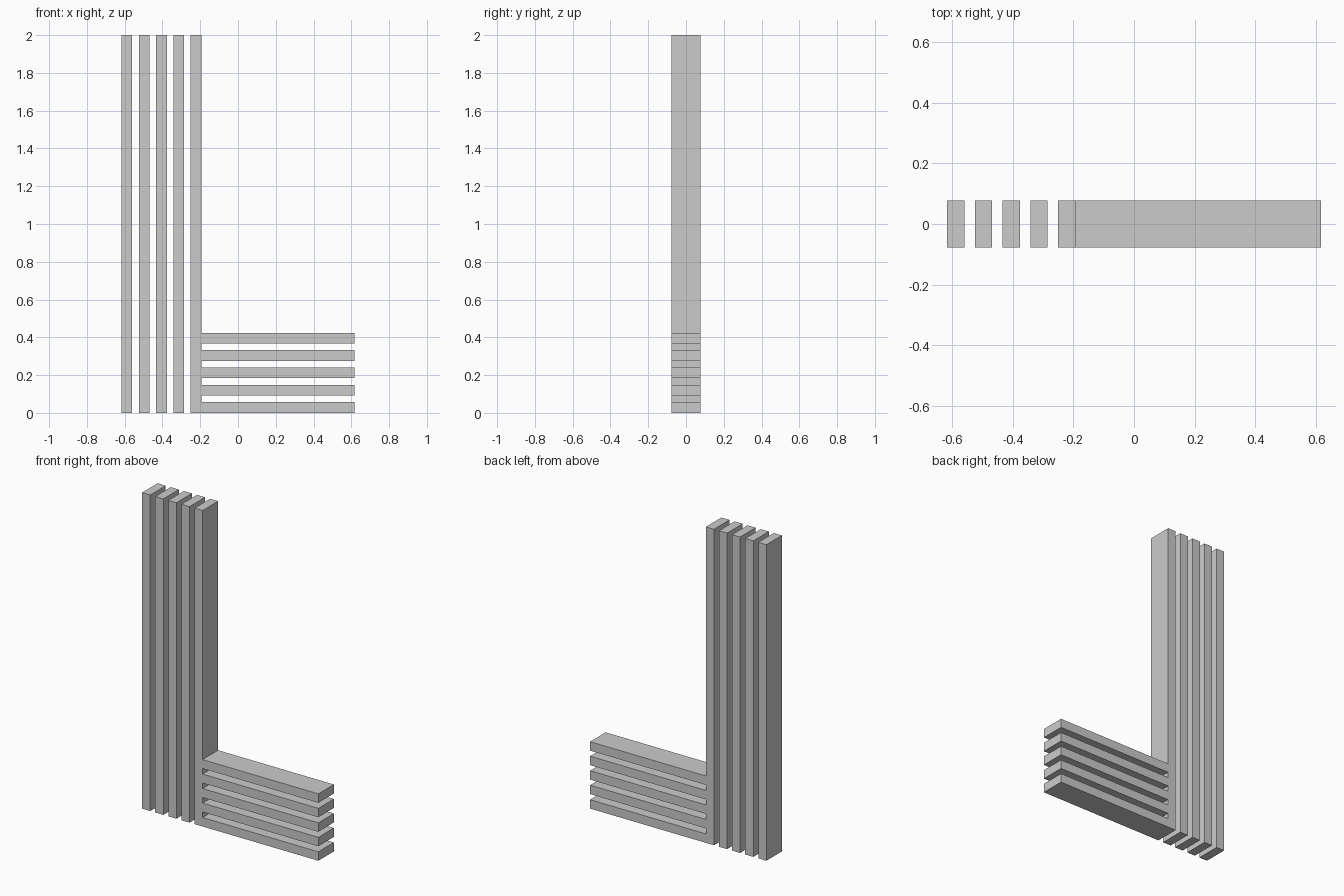
import bpy, bmesh

if "Cube" in bpy.data.objects:
    bpy.data.objects.remove(bpy.data.objects["Cube"])

W = 0.0567       # bar thickness
PITCH = 0.0917   # bar spacing
D = 0.0775       # half depth
X0, X1 = -0.617, 0.617
H = 2.0


def extrude_profile(name, pts):
    """Extrude an outline drawn in the x-z plane through the full depth."""
    bm = bmesh.new()
    face = bm.faces.new([bm.verts.new((x, -D, z)) for x, z in pts])
    ext = bmesh.ops.extrude_face_region(bm, geom=[face])
    moved = [v for v in ext["geom"] if isinstance(v, bmesh.types.BMVert)]
    bmesh.ops.translate(bm, verts=moved, vec=(0, 2 * D, 0))
    bmesh.ops.recalc_face_normals(bm, faces=bm.faces)
    mesh = bpy.data.meshes.new(name)
    bm.to_mesh(mesh)
    bm.free()
    obj = bpy.data.objects.new(name, mesh)
    bpy.context.collection.objects.link(obj)
    return obj


# Four free-standing upright bars
for i in range(4):
    x = X0 + i * PITCH
    extrude_profile(f"upright_bar_{i + 1}",
                    [(x, 0), (x + W, 0), (x + W, H), (x, H)])

# Fifth upright joined to five horizontal bars, one comb-shaped outline
left = X0 + 4 * PITCH
root = left + W
outline = [(left, 0)]
for i in range(5):
    z = i * PITCH
    if i:
        outline.append((root, z))
    outline += [(X1, z), (X1, z + W), (root, z + W)]
outline += [(root, H), (left, H)]
extrude_profile("upright_with_horizontal_bars", outline)
